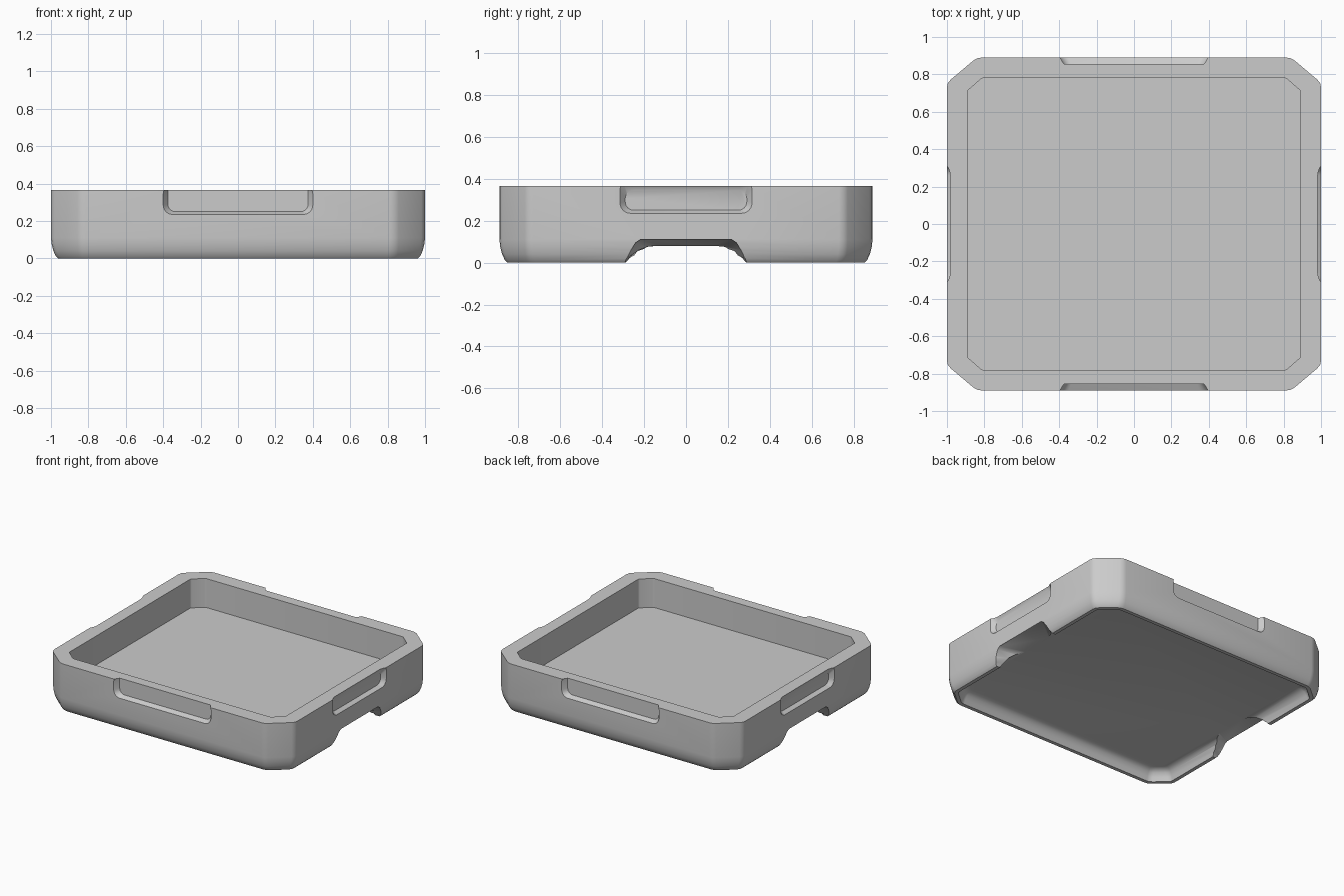
import bpy, bmesh, math
from mathutils import Vector, Matrix

cube = bpy.data.objects.get("Cube")
if cube:
    bpy.data.objects.remove(cube, do_unlink=True)

HX, HY, TOP = 1.0, 0.89, 0.365

grey = bpy.data.materials.new("light grey")
grey.use_nodes = True
COLOUR = (0.6, 0.6, 0.6, 1)
grey.diffuse_color = COLOUR
grey.node_tree.nodes["Principled BSDF"].inputs["Base Color"].default_value = COLOUR


def loft(name, rings):
    """Closed solid through matching rings of points, capped at both ends."""
    bm = bmesh.new()
    loops = [[bm.verts.new(p) for p in ring] for ring in rings]
    for a, b in zip(loops, loops[1:]):
        for i in range(len(a)):
            j = (i + 1) % len(a)
            bm.faces.new((a[i], a[j], b[j], b[i]))
    bm.faces.new(loops[0])
    bm.faces.new(loops[-1])
    bmesh.ops.recalc_face_normals(bm, faces=bm.faces)
    mesh = bpy.data.meshes.new(name)
    bm.to_mesh(mesh)
    bm.free()
    obj = bpy.data.objects.new(name, mesh)
    bpy.context.collection.objects.link(obj)
    mesh.materials.append(grey)
    return obj


def tray_ring(inset, z, soft):
    """Rectangle with cut corners, each corner point slightly rounded."""
    x, y = HX - inset, HY - inset
    cx, cy = 0.16 - 0.75 * inset, 0.135 - 0.62 * inset
    pts = []
    for sx, sy in ((1, 1), (-1, 1), (-1, -1), (1, -1)):
        pair = [Vector((sx * x, sy * (y - cy), z)), Vector((sx * (x - cx), sy * y, z))]
        pts += pair if sx * sy > 0 else pair[::-1]
    ring = []
    for i, p in enumerate(pts):
        a = p + (pts[i - 1] - p).normalized() * soft
        b = p + (pts[(i + 1) % 8] - p).normalized() * soft
        ring += [a, (a + b + 2 * p) / 4, b]
    return ring


# Tray shell: cavity floor, walls, rim, rounded outside, foot rim, hollow underside
profile = [(0.11, 0.15, 0.008), (0.11, TOP, 0.008), (0.0, TOP, 0.025),
           (0.0, 0.11, 0.025), (0.004, 0.075, 0.025), (0.013, 0.04, 0.025),
           (0.026, 0.012, 0.025), (0.038, 0.0, 0.025), (0.065, 0.0, 0.02),
           (0.076, 0.03, 0.02), (0.09, 0.058, 0.02), (0.115, 0.075, 0.02),
           (0.14, 0.08, 0.02)]
tray = loft("tray", [tray_ring(*p) for p in profile])


def rounded_rect(x, half, z0, z1, r):
    """Rounded rectangle facing +x."""
    pts = []
    for cy, cz, start in ((half - r, z1 - r, 0), (r - half, z1 - r, 90),
                          (r - half, z0 + r, 180), (half - r, z0 + r, 270)):
        for k in range(7):
            a = math.radians(start + 15 * k)
            pts.append((x, cy + r * math.cos(a), cz + r * math.sin(a)))
    return pts


def grip_cutter(dist, half, depth, inner_top, turn):
    """Shallow grip recess with sloping sides."""
    rings = [rounded_rect(dist + 0.05, half, 0.235, 0.395, 0.05),
             rounded_rect(dist, half, 0.235, 0.395, 0.05),
             rounded_rect(dist - depth, half - 0.025, 0.25, inner_top, 0.04)]
    obj = loft("grip_cutter", rings)
    obj.data.transform(Matrix.Rotation(math.radians(turn), 4, 'Z'))
    return obj


def arch_cutter(turn):
    """Arched opening in the foot rim, sloping down towards the middle."""
    outer = [(0.33, -0.05), (0.295, 0.0), (0.285, 0.02), (0.262, 0.06),
             (0.24, 0.095), (0.215, 0.111)]
    inner = [(0.33, -0.05), (0.28, 0.0), (0.25, 0.024), (0.205, 0.05),
             (0.165, 0.068), (0.12, 0.079)]

    def ring(x, half):
        return [(x, y, z) for y, z in half] + [(x, -y, z) for y, z in half[::-1]]
    obj = loft("arch_cutter", [ring(1.05, outer), ring(0.99, outer), ring(0.845, inner)])
    obj.data.transform(Matrix.Rotation(math.radians(turn), 4, 'Z'))
    return obj


# Grips on all four sides, arches under the left and right sides
cutters = []
for turn in (0, 180):
    cutters.append(grip_cutter(HX, 0.315, 0.03, 0.345, turn))
    cutters.append(grip_cutter(HY, 0.40, 0.035, 0.40, turn + 90))
    cutters.append(arch_cutter(turn))

bpy.ops.object.select_all(action='DESELECT')
bpy.context.view_layer.objects.active = tray
tray.select_set(True)
for cutter in cutters:
    cutter.hide_render = True
    mod = tray.modifiers.new("cut", 'BOOLEAN')
    mod.operation = 'DIFFERENCE'
    mod.solver = 'EXACT'
    mod.object = cutter
    bpy.ops.object.modifier_apply(modifier=mod.name)
    bpy.data.objects.remove(cutter, do_unlink=True)

bpy.ops.object.shade_smooth_by_angle(angle=math.radians(32))
